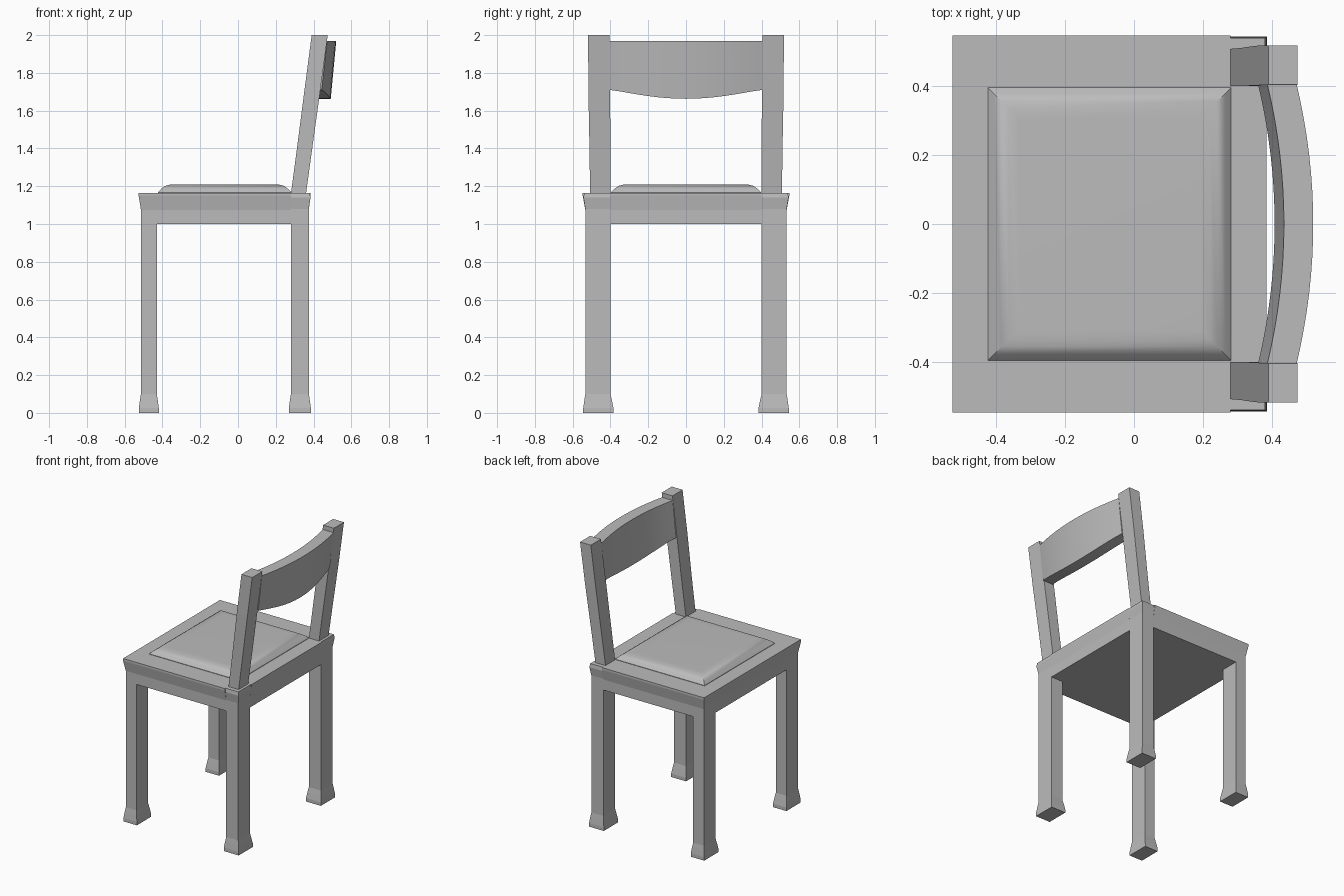
import bpy, bmesh

cube = bpy.data.objects.get("Cube")
if cube:
    bpy.data.objects.remove(cube, do_unlink=True)

grey = bpy.data.materials.new("plain_grey")
grey.use_nodes = True
grey.diffuse_color = (0.5, 0.5, 0.5, 1)
grey.node_tree.nodes["Principled BSDF"].inputs["Base Color"].default_value = (0.5, 0.5, 0.5, 1)


def loft(name, rings, smooth=False):
    """Skin a stack of four-point rings and close both ends."""
    bm = bmesh.new()
    loops = [[bm.verts.new(p) for p in ring] for ring in rings]
    for a, b in zip(loops, loops[1:]):
        for i in range(4):
            j = (i + 1) % 4
            bm.faces.new((a[i], a[j], b[j], b[i]))
    bm.faces.new(loops[0])
    bm.faces.new(loops[-1])
    bmesh.ops.recalc_face_normals(bm, faces=bm.faces)
    mesh = bpy.data.meshes.new(name)
    bm.to_mesh(mesh)
    bm.free()
    mesh.materials.append(grey)
    obj = bpy.data.objects.new(name, mesh)
    bpy.context.collection.objects.link(obj)
    if smooth:
        bpy.ops.object.select_all(action='DESELECT')
        obj.select_set(True)
        bpy.context.view_layer.objects.active = obj
        bpy.ops.object.shade_smooth_by_angle(angle=0.6)
    return obj


def rect(x0, x1, y0, y1, z):
    return [(x0, y0, z), (x1, y0, z), (x1, y1, z), (x0, y1, z)]


def mirrored(rings):
    return [[(x, -y, z) for x, y, z in ring] for ring in rings]


def pair(name, rings):
    loft("left_" + name, rings)
    loft("right_" + name, mirrored(rings))


# Legs with flared feet
FOOT = [(0, 1), (0.025, 1), (0.065, 0.5), (0.1, 0)]


def leg(x0, x1):
    return [rect(x0 - 0.011 * f, x1 + 0.011 * f, 0.4 - 0.016 * f, 0.533 + 0.011 * f, z)
            for z, f in FOOT]


pair("front_leg", leg(-0.514, -0.43) + [rect(-0.514, -0.43, 0.4, 0.533, 1.0)])

# Rear legs run up to the seat and flare a little at the corner
pair("rear_leg", leg(0.28, 0.375) + [
    rect(0.28, 0.375, 0.4, 0.533, 1.08),
    rect(0.28, 0.384, 0.4, 0.543, 1.14),
    rect(0.28, 0.380, 0.4, 0.539, 1.165)])

# Seat frame with a flared upper edge, and the rail between the rear legs
FLARE = [(1.0, 0), (1.075, 0), (1.12, 0.6), (1.15, 1), (1.165, 1)]
loft("seat_frame", [rect(-0.514 - 0.012 * f, 0.28, -0.533 - 0.014 * f, 0.533 + 0.014 * f, z)
                    for z, f in FLARE])
loft("rear_rail", [rect(0.28, 0.375 + 0.01 * f, -0.4, 0.4, z) for z, f in FLARE])

# Domed seat pad
loft("seat_pad", [rect(-0.424 + d, 0.282 - d, -0.396 + d, 0.396 - d, z)
                  for d, z in [(0, 1.15), (0, 1.168), (0.018, 1.187), (0.04, 1.202),
                               (0.062, 1.208), (0.09, 1.209)]], smooth=True)

# Leaning back posts
pair("back_post", [rect(0.28, 0.36, 0.4, 0.508, 1.16),
                   rect(0.312, 0.393, 0.4, 0.511, 1.4),
                   rect(0.352, 0.436, 0.402, 0.517, 1.71),
                   rect(0.39, 0.475, 0.404, 0.518, 2.0)])

# Bowed backrest with a curved lower edge
slat = []
STEPS = 16
for i in range(STEPS + 1):
    t = 2 * i / STEPS - 1
    bow = 0.048 * (1 - t * t)
    low = 1.71 - 0.047 * (1 - t * t) ** 1.3
    y = 0.405 * t
    slat.append([(0.36 + bow, y, low), (0.443 + bow, y, low),
                 (0.472 + bow, y, 1.968), (0.387 + bow, y, 1.968)])
loft("backrest", slat, smooth=True)
